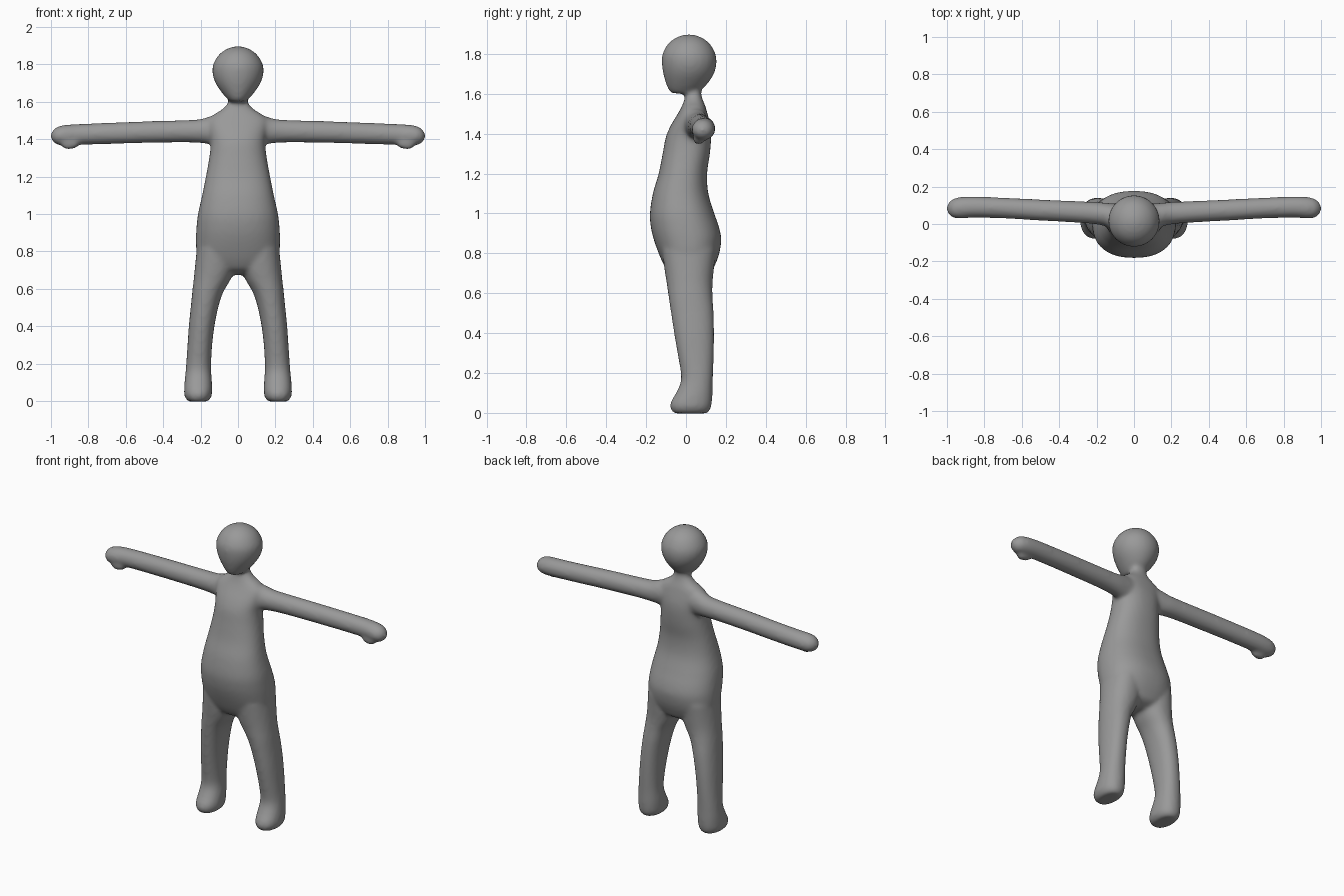
import bpy, bmesh, math
from mathutils import Vector

SEGMENTS = 40
bm = bmesh.new()


def spline(rings, steps=5):
    """Catmull-Rom interpolation through the ring measurements."""
    out = []
    pts = [Vector(r) for r in rings]
    for i in range(len(pts) - 1):
        p0, p1 = pts[max(i - 1, 0)], pts[i]
        p2, p3 = pts[i + 1], pts[min(i + 2, len(pts) - 1)]
        for k in range(steps):
            t = k / steps
            out.append(0.5 * (2 * p1 + (p2 - p0) * t
                              + (2 * p0 - 5 * p1 + 4 * p2 - p3) * t * t
                              + (3 * p1 - p0 - 3 * p2 + p3) * t ** 3))
    out.append(pts[-1])
    return out


def loft(rings, axis='Z', side=1, power=2.0):
    """Closed tube; each ring is (position, a_min, a_max, y_min, y_max)."""
    loops = []
    for pos, a0, a1, y0, y1 in spline(rings):
        loop = []
        for k in range(SEGMENTS):
            ang = 2 * math.pi * k / SEGMENTS
            c, s = math.cos(ang), math.sin(ang)
            c = math.copysign(abs(c) ** (2 / power), c)
            s = math.copysign(abs(s) ** (2 / power), s)
            a = (a0 + a1) / 2 + (a1 - a0) / 2 * c
            y = (y0 + y1) / 2 + (y1 - y0) / 2 * s
            co = (side * a, y, pos) if axis == 'Z' else (side * pos, y, a)
            loop.append(bm.verts.new(co))
        loops.append(loop)
    faces = [bm.faces.new(loops[0]), bm.faces.new(loops[-1])]
    for lo, hi in zip(loops, loops[1:]):
        for k in range(SEGMENTS):
            n = (k + 1) % SEGMENTS
            faces.append(bm.faces.new((lo[k], lo[n], hi[n], hi[k])))
    bmesh.ops.recalc_face_normals(bm, faces=faces)


def centred(rings):
    return [(z, -w, w, y0, y1) for z, w, y0, y1 in rings]


# Torso and neck: height, half width, front, back
loft(centred([
    (0.675, 0.04, -0.02, 0.06), (0.70, 0.13, -0.08, 0.12),
    (0.74, 0.20, -0.11, 0.145), (0.80, 0.222, -0.137, 0.167),
    (0.87, 0.225, -0.162, 0.177), (0.93, 0.222, -0.176, 0.166),
    (1.00, 0.214, -0.181, 0.142), (1.10, 0.192, -0.166, 0.112),
    (1.20, 0.172, -0.137, 0.106), (1.30, 0.154, -0.117, 0.120),
    (1.38, 0.146, -0.102, 0.126), (1.44, 0.155, -0.077, 0.122),
    (1.50, 0.160, -0.041, 0.108), (1.535, 0.125, -0.022, 0.098),
    (1.56, 0.085, -0.012, 0.088), (1.59, 0.057, -0.002, 0.078),
    (1.62, 0.050, 0.0, 0.076), (1.68, 0.050, 0.0, 0.08)]), power=2.3)

# Head
loft(centred([
    (1.602, 0.042, -0.068, 0.06), (1.612, 0.054, -0.083, 0.068),
    (1.65, 0.087, -0.100, 0.108), (1.70, 0.120, -0.114, 0.140),
    (1.75, 0.136, -0.121, 0.153), (1.80, 0.133, -0.118, 0.148),
    (1.85, 0.104, -0.090, 0.120), (1.88, 0.066, -0.052, 0.082),
    (1.893, 0.032, -0.018, 0.048), (1.898, 0.006, 0.008, 0.020)]))

for side in (-1, 1):
    # Leg and foot: height, inner, outer, front, back
    loft([
        (-0.003, 0.175, 0.255, -0.050, 0.095), (0.004, 0.155, 0.272, -0.068, 0.114),
        (0.03, 0.140, 0.287, -0.079, 0.126), (0.06, 0.138, 0.288, -0.074, 0.131),
        (0.10, 0.139, 0.286, -0.050, 0.133), (0.15, 0.143, 0.281, -0.028, 0.134),
        (0.20, 0.144, 0.277, -0.026, 0.136), (0.30, 0.138, 0.270, -0.043, 0.140),
        (0.40, 0.126, 0.263, -0.060, 0.141), (0.50, 0.106, 0.253, -0.075, 0.139),
        (0.58, 0.080, 0.245, -0.087, 0.133), (0.65, 0.040, 0.237, -0.097, 0.133),
        (0.72, 0.015, 0.230, -0.108, 0.140), (0.82, 0.015, 0.220, -0.120, 0.150)],
        side=side, power=2.2)
    # Arm and hand: reach, underside, top, front, back
    loft([
        (0.05, 1.37, 1.53, -0.01, 0.105), (0.14, 1.372, 1.525, -0.012, 0.112),
        (0.20, 1.380, 1.508, -0.002, 0.118), (0.30, 1.383, 1.502, 0.007, 0.122),
        (0.50, 1.380, 1.496, 0.018, 0.131), (0.70, 1.374, 1.488, 0.030, 0.141),
        (0.85, 1.370, 1.482, 0.034, 0.147), (0.93, 1.367, 1.476, 0.029, 0.144),
        (0.97, 1.373, 1.465, 0.035, 0.133), (0.992, 1.390, 1.445, 0.055, 0.113),
        (1.003, 1.412, 1.424, 0.078, 0.090)], axis='X', side=side)
    # Thumb
    loft([
        (0.845, 1.375, 1.385, 0.060, 0.070), (0.865, 1.355, 1.405, 0.040, 0.090),
        (0.90, 1.345, 1.405, 0.035, 0.092), (0.93, 1.350, 1.405, 0.037, 0.090),
        (0.952, 1.375, 1.390, 0.058, 0.072)], axis='X', side=side)

mesh = bpy.data.meshes.new("body")
bm.to_mesh(mesh)
bm.free()
body = bpy.data.objects.new("body", mesh)
bpy.context.collection.objects.link(body)

# One colour for the whole figure
grey = bpy.data.materials.new("mid_grey")
grey.diffuse_color = (0.32, 0.32, 0.32, 1)
mesh.materials.append(grey)

# Fuse the parts into one soft skin
remesh = body.modifiers.new("fuse", 'REMESH')
remesh.mode = 'VOXEL'
remesh.voxel_size = 0.011
remesh.use_smooth_shade = True
soften = body.modifiers.new("soften", 'SMOOTH')
soften.factor = 0.5
soften.iterations = 10
